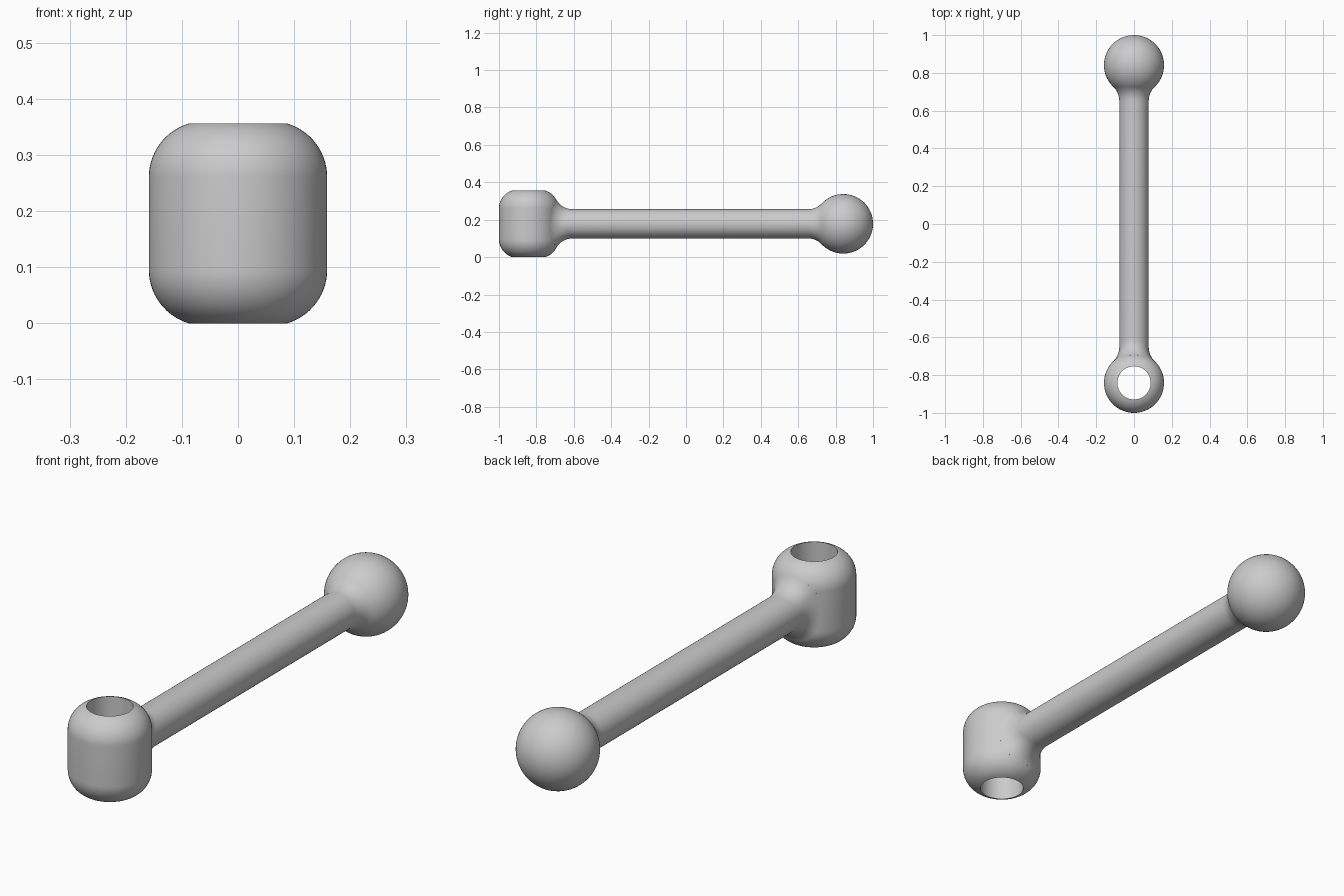
import bpy, bmesh, math
from mathutils import Vector

if "Cube" in bpy.data.objects:
    bpy.data.objects.remove(bpy.data.objects["Cube"], do_unlink=True)

SEG = 64
MID = 0.178      # height of the rod axis
END = 0.841      # distance of hub and ball centres from the middle
R = 0.159        # hub and ball radius
ROD = 0.078
HOLE = 0.088
F = 0.1          # radius of all fillets

grey = bpy.data.materials.new("grey metal")
grey.use_nodes = True
grey.diffuse_color = (0.6, 0.6, 0.6, 1)
grey.node_tree.nodes["Principled BSDF"].inputs["Base Color"].default_value = grey.diffuse_color


def make_object(name, rings, closed=False, start=None, end=None):
    """Skin a list of point rings; optional points close the ends with fans."""
    bm = bmesh.new()
    rows = [[bm.verts.new(p) for p in ring] for ring in rings]
    pairs = list(zip(rows, rows[1:]))
    if closed:
        pairs.append((rows[-1], rows[0]))
    for a, b in pairs:
        for i in range(SEG):
            j = (i + 1) % SEG
            bm.faces.new((a[i], a[j], b[j], b[i]))
    for tip, row in ((start, rows[0]), (end, rows[-1])):
        if tip is not None:
            v = bm.verts.new(tip)
            for i in range(SEG):
                bm.faces.new((row[i], row[(i + 1) % SEG], v))
    bmesh.ops.recalc_face_normals(bm, faces=bm.faces)
    mesh = bpy.data.meshes.new(name)
    bm.to_mesh(mesh)
    bm.free()
    mesh.materials.append(grey)
    obj = bpy.data.objects.new(name, mesh)
    bpy.context.collection.objects.link(obj)
    return obj


def angles(n=SEG):
    return [math.tau * i / n for i in range(n)]


# Hub: bored cylinder with rounded rims
core_r = R - F
rim = math.acos((HOLE - core_r) / F)
core_z = MID - F * math.sin(rim)
profile = []
for sign in (-1, 1):
    arc = [rim * i / 14 for i in range(15)]
    for a in (reversed(arc) if sign < 0 else arc):
        profile.append((core_r + F * math.cos(a), MID + sign * (core_z + F * math.sin(a))))
hub = make_object("socket_hub", [[(r * math.cos(t), r * math.sin(t) - END, z) for t in angles()]
                                 for r, z in profile], closed=True)

# Neck: rolling-ball fillet between the hub and the rod
STEPS = 12
neck = [[] for _ in range(STEPS + 2)]
for t in angles():
    out = Vector((math.cos(t), 0, math.sin(t)))
    c = out * (ROD + F)
    kz = max(-core_z, min(core_z, c.z))
    reach = core_r + math.sqrt((2 * F) ** 2 - (c.z - kz) ** 2)
    c.y = math.sqrt(reach ** 2 - c.x ** 2)
    core = Vector((c.x * core_r / reach, c.y * core_r / reach, kz))
    to_hub = (core - c).normalized()
    shift = Vector((0, -END, MID))
    neck[0].append(c + to_hub * (F + 0.012) + shift)
    for s in range(STEPS + 1):
        neck[s + 1].append(c + to_hub.slerp(-out, s / STEPS) * F + shift)

# Rod end: fillet into the ball, then the ball itself
dy = math.sqrt((R + F) ** 2 - (ROD + F) ** 2)
lean = math.atan2(ROD + F, dy)
path = []
for i in range(STEPS + 1):
    a = math.pi / 2 + (lean - math.pi / 2) * i / STEPS
    path.append((END - dy + F * math.cos(a), ROD + F - F * math.sin(a)))
for i in range(1, 32):
    a = lean + (math.pi - lean) * i / 32
    path.append((END - R * math.cos(a), R * math.sin(a)))
turned = [[(r * math.cos(t), y, MID + r * math.sin(t)) for t in angles()] for y, r in path]
arm = make_object("rod_and_ball", neck + turned,
                  start=(0, 0.125 - END, MID), end=(0, END + R, MID))

# Join the arm to the hub as one solid
union = hub.modifiers.new("join arm", "BOOLEAN")
union.operation = "UNION"
union.solver = "EXACT"
union.object = arm
bpy.context.view_layer.update()
joined = bpy.data.meshes.new_from_object(
    hub.evaluated_get(bpy.context.evaluated_depsgraph_get()))
hub.modifiers.clear()
hub.data = joined
hub.name = "ball_and_socket_link"
bpy.data.objects.remove(arm, do_unlink=True)

bpy.ops.object.select_all(action="DESELECT")
hub.select_set(True)
bpy.context.view_layer.objects.active = hub
bpy.ops.object.shade_smooth_by_angle(angle=math.radians(35))
